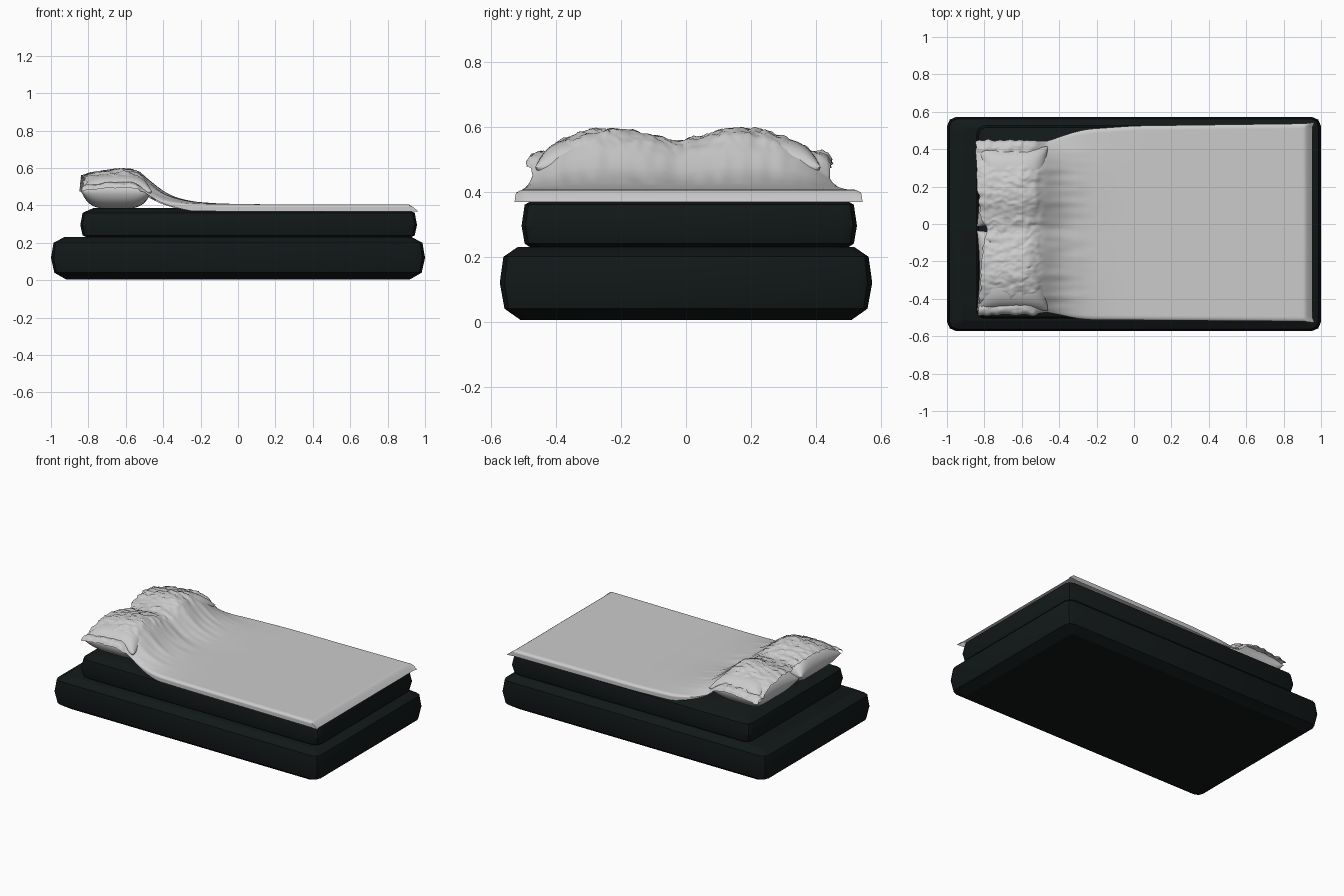
import bpy, bmesh, math
from mathutils import Vector, noise

if "Cube" in bpy.data.objects:
    bpy.data.objects.remove(bpy.data.objects["Cube"])

dark = bpy.data.materials.new("dark_fabric")
dark.diffuse_color = (0.006, 0.009, 0.009, 1)
dark.use_nodes = True
dark.node_tree.nodes["Principled BSDF"].inputs["Base Color"].default_value = dark.diffuse_color


def make_object(name, bm, angle=30, mat=None):
    bmesh.ops.recalc_face_normals(bm, faces=bm.faces)
    me = bpy.data.meshes.new(name)
    bm.to_mesh(me)
    bm.free()
    ob = bpy.data.objects.new(name, me)
    bpy.context.collection.objects.link(ob)
    if mat:
        me.materials.append(mat)
    bpy.ops.object.select_all(action='DESELECT')
    ob.select_set(True)
    bpy.context.view_layer.objects.active = ob
    bpy.ops.object.shade_smooth_by_angle(angle=math.radians(angle))
    return ob


def cushion_slab(name, cx, cy, hx, hy, profile):
    """Stacked rings with clipped corners; profile = (inset, z, corner)."""
    bm = bmesh.new()
    rings = []
    for inset, z, c in profile:
        a, b = hx - inset, hy - inset * 0.8
        quarter = [(a, b - c), (a - 0.3 * c, b - 0.3 * c), (a - c, b)]
        pts = []
        for sx, sy in ((1, 1), (-1, 1), (-1, -1), (1, -1)):
            q = quarter if sx * sy > 0 else quarter[::-1]
            pts += [(cx + sx * x, cy + sy * y, z) for x, y in q]
        rings.append([bm.verts.new(p) for p in pts])
    for r0, r1 in zip(rings, rings[1:]):
        n = len(r0)
        for i in range(n):
            bm.faces.new((r0[i], r0[(i + 1) % n], r1[(i + 1) % n], r1[i]))
    bm.faces.new(rings[0])
    bm.faces.new(rings[-1])
    return make_object(name, bm, 25, dark)


def lerp(pts, x):
    for (x0, y0), (x1, y1) in zip(pts, pts[1:]):
        if x <= x1:
            t = max(0, (x - x0) / (x1 - x0))
            return y0 + (y1 - y0) * t
    return pts[-1][1]


def soft(pts, x, d=0.03):
    return sum(lerp(pts, x + d * k / 3) for k in range(-3, 4)) / 7


# Bed base and mattress
cushion_slab("bed_base", 0, 0, 1.0, 0.573,
             [(0.08, 0.005, 0.03), (0.018, 0.04, 0.04), (0.0, 0.12, 0.05),
              (0.014, 0.2, 0.04), (0.07, 0.23, 0.03)])
cushion_slab("mattress", 0.057, 0.01, 0.9, 0.516,
             [(0.06, 0.215, 0.03), (0.012, 0.24, 0.04), (0.0, 0.295, 0.04),
              (0.012, 0.36, 0.04), (0.07, 0.386, 0.03)])


# Two pillows: puffed top and bottom sheets meeting at a seam
def pillow(name, cx, cy, hx, hy, cz, h):
    bm = bmesh.new()
    n = 20
    for side in (-1, 1):
        g = []
        for i in range(n + 1):
            row = []
            for j in range(n + 1):
                u, v = (math.sin(math.pi * (k / n - 0.5)) for k in (i, j))
                puff = ((1 - u ** 4) * (1 - v ** 4)) ** 0.6
                pinch_x = 1 - 0.07 * (1 - v * v)
                pinch_y = 1 - 0.05 * (1 - u * u)
                row.append(bm.verts.new((cx + hx * u * pinch_x,
                                         cy + hy * v * pinch_y,
                                         cz + side * h * puff)))
            g.append(row)
        for i in range(n):
            for j in range(n):
                bm.faces.new((g[i][j], g[i + 1][j], g[i + 1][j + 1], g[i][j + 1]))
    bmesh.ops.remove_doubles(bm, verts=bm.verts, dist=0.0005)
    make_object(name, bm, 60)


pillow("pillow_left", -0.65, -0.25, 0.19, 0.215, 0.475, 0.093)
pillow("pillow_right", -0.65, 0.2, 0.19, 0.215, 0.475, 0.093)

# Blanket draped over the pillows and mattress
ALONG = [(-0.87, .72), (-0.8, .88), (-0.65, 1), (-0.56, 1), (-0.5, .8), (-.43, .45),
         (-.36, .23), (-.25, .08), (-.1, .02), (0.1, 0), (1, 0)]
ACROSS = [(-.53, 0), (-.47, .42), (-.38, .82), (-.28, 1), (-.18, .97), (-.1, .88), (-.03, .78),
          (.05, .87), (.13, 1), (.2, 1), (.3, .88), (.37, .67), (.44, .3), (.53, 0)]
LOW_Y = [(-0.85, -.47), (-.5, -.465), (-.4, -.485), (-.28, -.512), (1, -.522)]
HIGH_Y = [(-0.85, .43), (-.5, .43), (-.4, .465), (-.28, .505), (0, .525), (1, .538)]
HEAD_X = [(-.5, -.84), (-.3, -.82), (-.12, -.81), (-.04, -.785), (.04, -.82), (.2, -.84), (.45, -.85)]

bm = bmesh.new()
NX, NY = 170, 120
grid = []
for i in range(NX + 1):
    row = []
    for j in range(NY + 1):
        s, t = i / NX, j / NY
        y_guess = -0.47 + 0.9 * t
        x = lerp(HEAD_X, y_guess) * (1 - s) + 0.955 * s
        y0, y1 = soft(LOW_Y, x, 0.06), soft(HIGH_Y, x, 0.06)
        # the outermost strips turn downwards over the mattress edge
        e = min(t, 1 - t)
        border = max(0, 1 - e / 0.05)
        foot = max(0, 1 - (1 - s) / 0.025)
        tt = min(max((t - 0.035) / 0.93, 0), 1)
        y = y0 + (y1 - y0) * tt
        head = min(max((-0.47 - x) / 0.06, 0), 1)
        side = min(max((x + 0.5) / 0.25, 0), 1)
        b = soft(ACROSS, y, 0.025)
        b = b * (1 - head) + max(b, 0.62 - 0.15 * border) * head
        z = 0.406 + 0.19 * soft(ALONG, x, 0.04) * b
        z -= side * 0.038 * max(border, foot) ** 1.3
        # crumpled cloth on the pillows, long soft folds on the slope
        p = Vector((x, y, t))
        crumple = noise.noise(Vector((x * 22, y * 34, 1))) + 0.7 * noise.noise(Vector((x * 45, y * 75, 5)))
        fold = noise.noise(Vector((x * 4 + y * 3, y * 22, 9)))
        slope = max(0, 1 - abs(x + 0.42) / 0.22)
        z += head * 0.008 * crumple + slope * 0.009 * fold * b
        x += head * 0.012 * noise.noise(Vector((x * 12, y * 30, 3)))
        y += head * 0.012 * noise.noise(Vector((x * 30, y * 12, 7)))
        # flared head corners
        if head and border:
            y += head * border * 0.018 * (1 if t > .5 else -1)
        if foot and border:
            y += 0.006 * foot * (1 if t > .5 else -1)
            x += 0.008 * foot
        row.append(bm.verts.new((x, y, z)))
    grid.append(row)
for i in range(NX):
    for j in range(NY):
        bm.faces.new((grid[i][j], grid[i + 1][j], grid[i + 1][j + 1], grid[i][j + 1]))
make_object("blanket", bm, 60)
